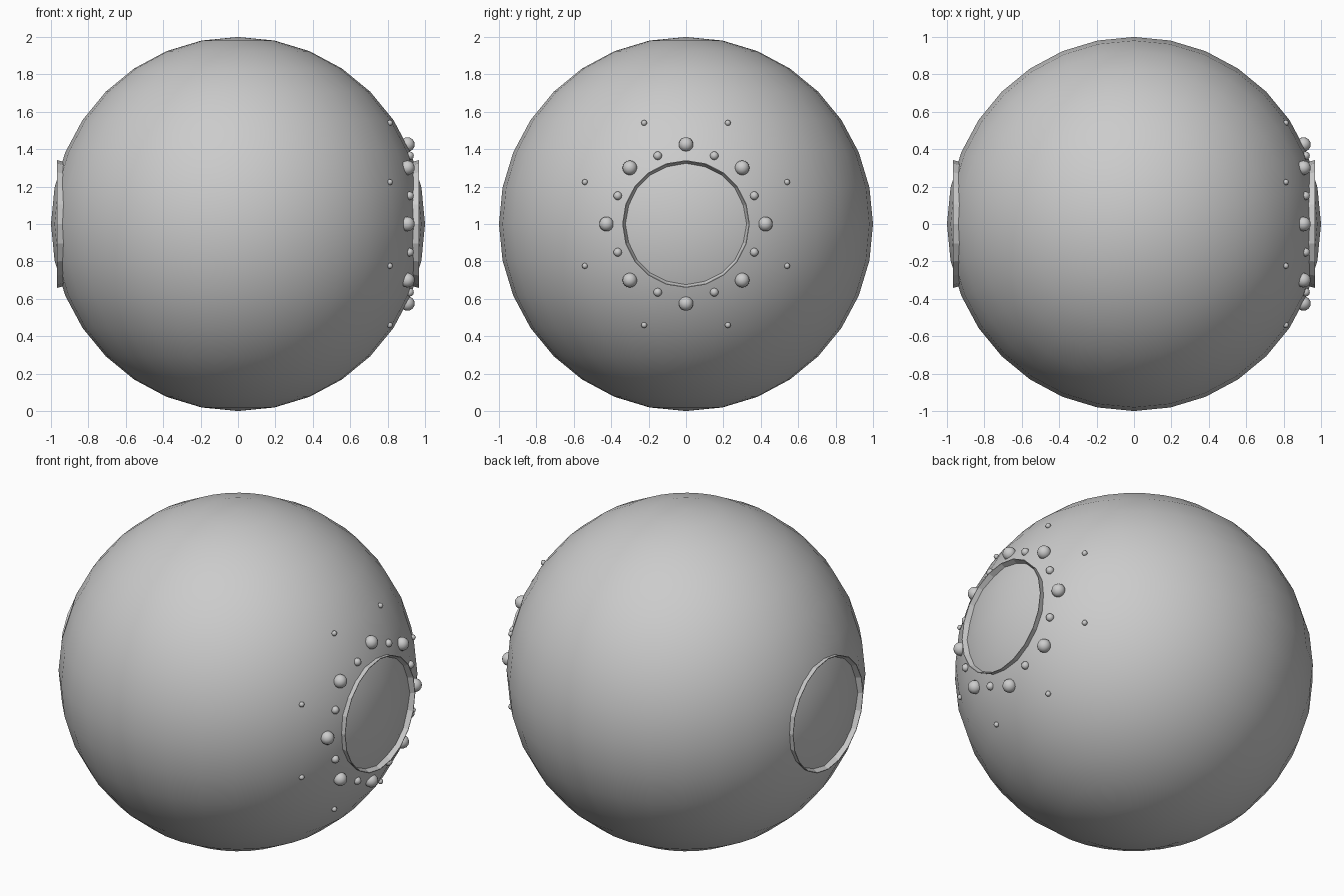
import bpy, bmesh, math
from mathutils import Matrix

if "Cube" in bpy.data.objects:
    bpy.data.objects.remove(bpy.data.objects["Cube"])


def finish(bm, name, smooth=True):
    bmesh.ops.recalc_face_normals(bm, faces=bm.faces)
    for f in bm.faces:
        f.smooth = smooth
    me = bpy.data.meshes.new(name)
    bm.to_mesh(me)
    bm.free()
    ob = bpy.data.objects.new(name, me)
    bpy.context.collection.objects.link(ob)
    return ob


def collar(name, side):
    # thin flared ring: (distance along x, radius), closed profile
    profile = [(0.925, 0.316), (0.967, 0.337), (0.967, 0.341), (0.925, 0.331)]
    n = 20
    bm = bmesh.new()
    loops = []
    for i in range(n):
        a = 2 * math.pi * i / n
        loops.append([bm.verts.new((side * x, r * math.cos(a), 1 + r * math.sin(a)))
                      for x, r in profile])
    for i in range(n):
        p, q = loops[i], loops[(i + 1) % n]
        for j in range(4):
            k = (j + 1) % 4
            bm.faces.new((p[j], p[k], q[k], q[j]))
    return finish(bm, name, smooth=False)


def studs(name, ring, size, x, offset, seg):
    # eight ball studs around the right-hand port
    bm = bmesh.new()
    for i in range(8):
        a = offset + i * math.pi / 4
        pos = (x, ring * math.cos(a), 1 + ring * math.sin(a))
        bmesh.ops.create_uvsphere(bm, u_segments=seg, v_segments=seg // 2,
                                  radius=size, matrix=Matrix.Translation(pos))
    return finish(bm, name)


# main ball
bm = bmesh.new()
bmesh.ops.create_uvsphere(bm, u_segments=32, v_segments=16, radius=1,
                          matrix=Matrix.Translation((0, 0, 1)))
finish(bm, "ball_body")

# port collars on both sides
collar("right_collar", 1)
collar("left_collar", -1)

# stud rings, right side only
h = math.pi / 8
studs("large_studs", 0.425, 0.039, 0.906, 0, 16)
studs("small_studs", 0.395, 0.023, 0.917, h, 12)
studs("tiny_studs", 0.585, 0.016, 0.812, h, 8)
